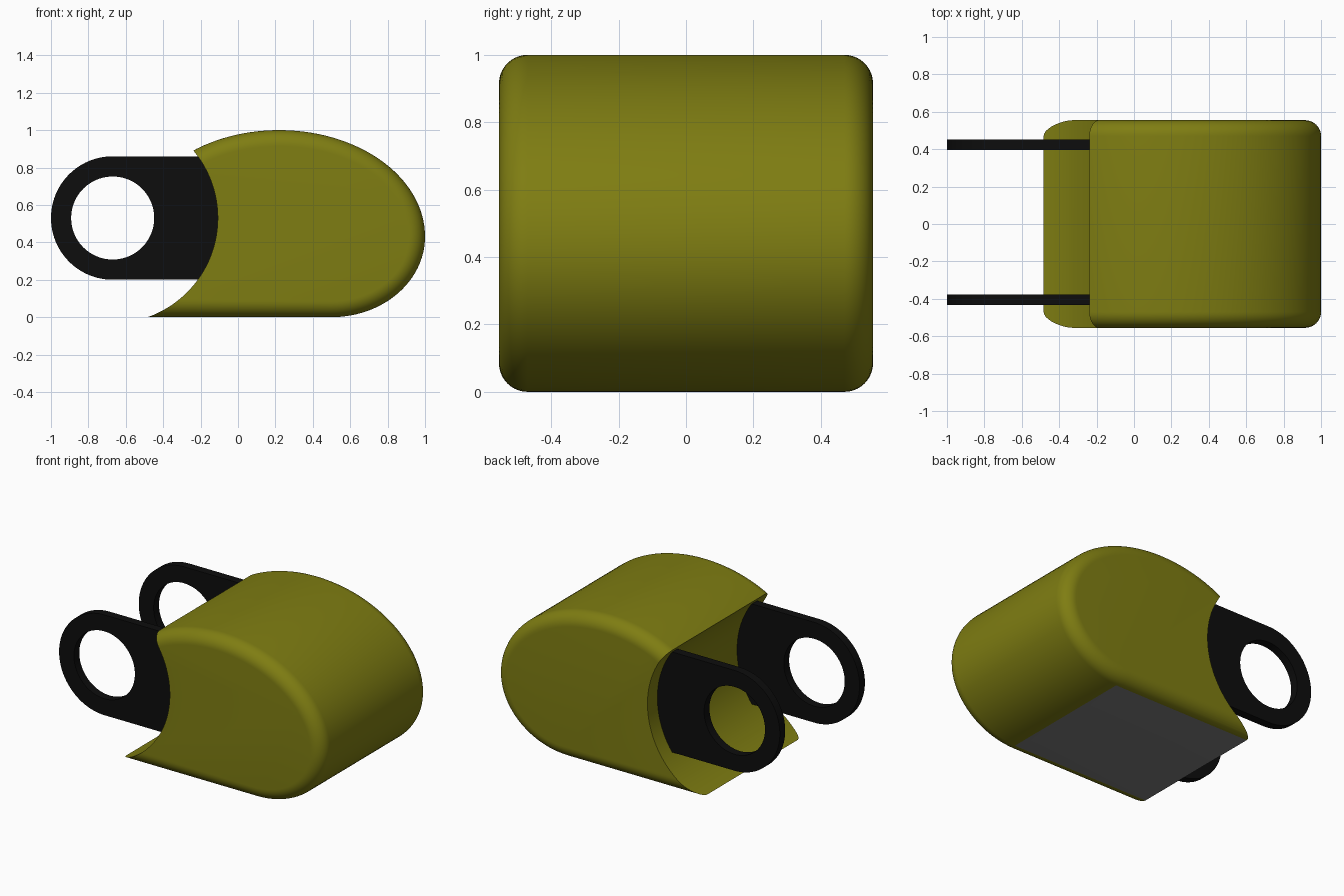
import bpy, bmesh, math

cube = bpy.data.objects.get("Cube")
if cube:
    bpy.data.objects.remove(cube, do_unlink=True)


def material(name, rgb):
    m = bpy.data.materials.new(name)
    m.use_nodes = True
    m.diffuse_color = (*rgb, 1)
    m.node_tree.nodes["Principled BSDF"].inputs["Base Color"].default_value = (*rgb, 1)
    return m


olive = material("olive", (0.21, 0.205, 0.006))
grey = material("grey", (0.2, 0.2, 0.2))
black = material("black", (0.004, 0.004, 0.004))

HALF = 0.555            # half width of the cap
FILLET = 0.085          # edge rounding
PX, PZ = -0.67, 0.53    # pivot axis shared by arms and hollow


def make_object(name, bm, mats):
    bmesh.ops.recalc_face_normals(bm, faces=bm.faces)
    me = bpy.data.meshes.new(name)
    bm.to_mesh(me)
    bm.free()
    for m in mats:
        me.materials.append(m)
    ob = bpy.data.objects.new(name, me)
    bpy.context.collection.objects.link(ob)
    return ob


def activate(ob):
    bpy.ops.object.select_all(action='DESELECT')
    ob.select_set(True)
    bpy.context.view_layer.objects.active = ob


def arc(cx, cz, rx, rz, a0, a1, n):
    angles = [math.radians(a0 + (a1 - a0) * i / n) for i in range(n + 1)]
    return [(cx + rx * math.cos(a), cz + rz * math.sin(a)) for a in angles]


def inset(points, d):
    """Move each point of a counter-clockwise outline inward by d."""
    out = []
    for i, (x, z) in enumerate(points):
        normals = []
        for p, q in ((points[i - 1], (x, z)), ((x, z), points[(i + 1) % len(points)])):
            dx, dz = q[0] - p[0], q[1] - p[1]
            length = math.hypot(dx, dz)
            normals.append((-dz / length, dx / length))
        (ax, az), (bx, bz) = normals
        k = d / (1 + ax * bx + az * bz)
        out.append((x + (ax + bx) * k, z + (az + bz) * k))
    return out


def loft(bm, sections):
    """Skin closed sections given as (y, outline) and cap both ends."""
    rings = [[bm.verts.new((x, y, z)) for x, z in pts] for y, pts in sections]
    n = len(rings[0])
    for a, b in zip(rings, rings[1:]):
        for i in range(n):
            j = (i + 1) % n
            bm.faces.new((a[i], a[j], b[j], b[i]))
    bm.faces.new(rings[0])
    bm.faces.new(rings[-1])


# Cap: side outline lofted across the width with rounded edges
outline = [(-0.6, 0.0)]
outline += arc(0.5, 0.43, 0.5, 0.43, -90, 0, 24)
outline += arc(0.22, 0.43, 0.78, 0.57, 0, 142, 48)[1:]
steps = [math.radians(9 * i) for i in range(11)]
half = [(HALF - FILLET + FILLET * math.sin(t), inset(outline, FILLET * (1 - math.cos(t))))
        for t in steps]
bm = bmesh.new()
loft(bm, [(-y, p) for y, p in reversed(half)] + half)
cap = make_object("cap", bm, [olive, grey])

# Hollow: round cut around the pivot axis
bm = bmesh.new()
loft(bm, [(y, arc(PX, PZ, 0.562, 0.562, 0, 357.5, 143)) for y in (-0.8, 0.8)])
cutter = make_object("hollow_cutter", bm, [olive])
cutter.hide_render = True
mod = cap.modifiers.new("hollow", 'BOOLEAN')
mod.operation = 'DIFFERENCE'
mod.solver = 'EXACT'
mod.object = cutter
activate(cap)
bpy.ops.object.modifier_apply(modifier=mod.name)
bpy.data.objects.remove(cutter, do_unlink=True)

# Grey sole on the flat underside
for f in cap.data.polygons:
    f.material_index = 1 if f.normal.z < -0.9995 and f.center.z < 0.002 else 0
activate(cap)
bpy.ops.object.shade_smooth_by_angle(angle=math.radians(30))


# Arms: flat plates with a round end and a round hole
def make_arm(name, y0, y1):
    outer_r, hole_r, reach = 0.33, 0.222, 0.64
    corner = math.atan2(outer_r, reach)
    angles = sorted([2 * math.pi * i / 96 for i in range(96)] + [corner, 2 * math.pi - corner])
    bm = bmesh.new()
    rings = []
    for a in angles:
        c, s = math.cos(a), math.sin(a)
        r = outer_r
        if c > 0:
            r = min(reach / c, outer_r / max(abs(s), 1e-6))
        rings.append([bm.verts.new((PX + k * c, y, PZ + k * s))
                      for k, y in ((r, y0), (r, y1), (hole_r, y1), (hole_r, y0))])
    for i, a in enumerate(rings):
        b = rings[(i + 1) % len(rings)]
        for j in range(4):
            k = (j + 1) % 4
            bm.faces.new((a[j], a[k], b[k], b[j]))
    arm = make_object(name, bm, [black])
    activate(arm)
    bpy.ops.object.shade_smooth_by_angle(angle=math.radians(30))


make_arm("back_arm", 0.396, 0.452)
make_arm("front_arm", -0.433, -0.377)
